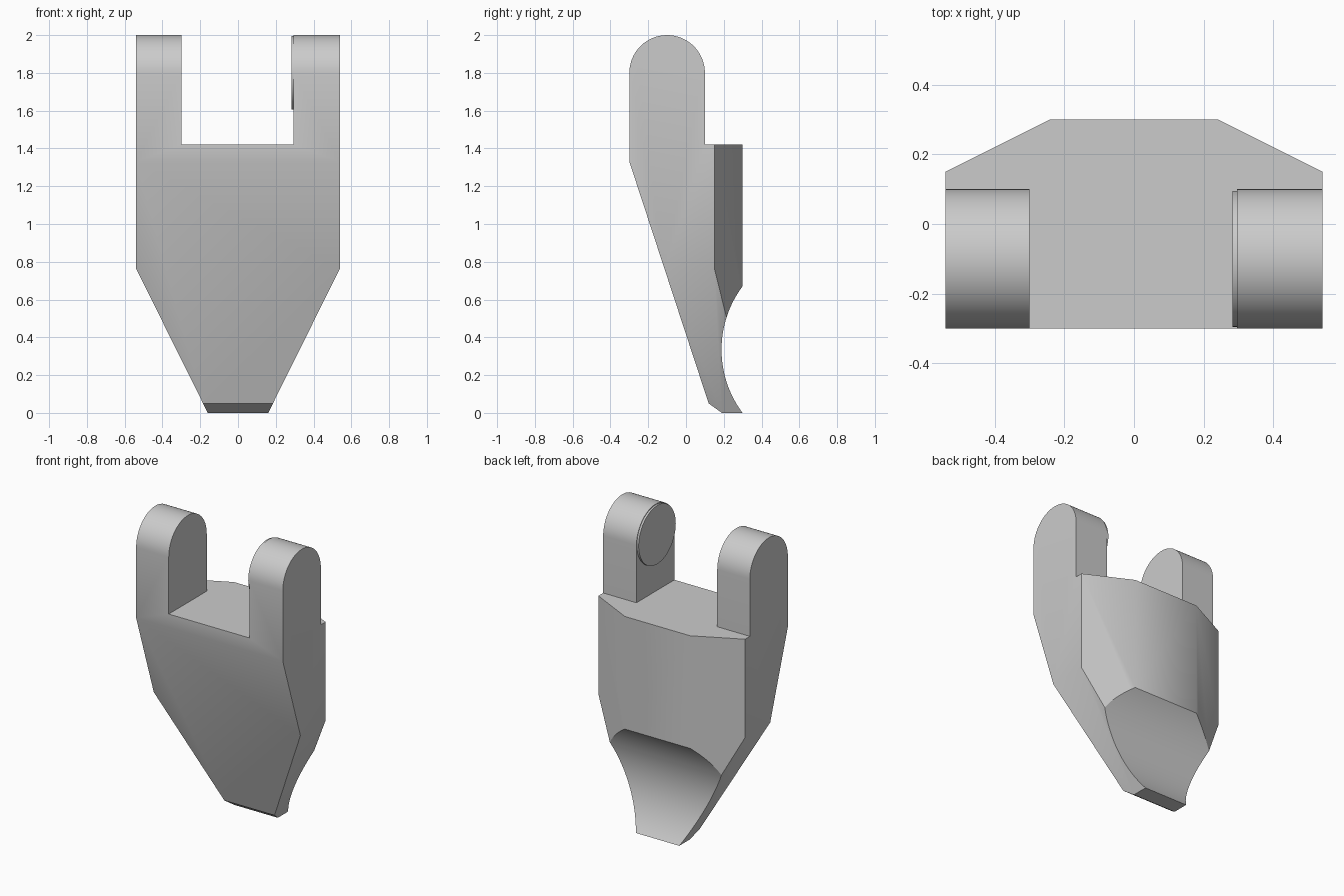
import bpy
import bmesh
from math import cos, sin, pi, asin, radians
from mathutils import Vector

if "Cube" in bpy.data.objects:
    bpy.data.objects.remove(bpy.data.objects["Cube"])

HALF_W = 0.54
LUG_Y, LUG_Z, LUG_R = -0.1, 1.8, 0.2
LEDGE = 1.42

steel = bpy.data.materials.new("plain_grey")
steel.use_nodes = True
GREY = (0.6, 0.6, 0.6, 1)
steel.diffuse_color = GREY
steel.node_tree.nodes["Principled BSDF"].inputs["Base Color"].default_value = GREY


def prism(name, profile, x0, x1):
    """Extrude a (y, z) outline along x."""
    bm = bmesh.new()
    face = bm.faces.new([bm.verts.new((x0, y, z)) for y, z in profile])
    ext = bmesh.ops.extrude_face_region(bm, geom=[face])
    verts = [g for g in ext["geom"] if isinstance(g, bmesh.types.BMVert)]
    bmesh.ops.translate(bm, verts=verts, vec=(x1 - x0, 0, 0))
    bmesh.ops.recalc_face_normals(bm, faces=bm.faces)
    mesh = bpy.data.meshes.new(name)
    bm.to_mesh(mesh)
    bm.free()
    mesh.materials.append(steel)
    obj = bpy.data.objects.new(name, mesh)
    bpy.context.collection.objects.link(obj)
    return obj


def slice_off(obj, point, normal):
    """Cut away the side the normal points to and cap the opening."""
    bm = bmesh.new()
    bm.from_mesh(obj.data)
    cut = bmesh.ops.bisect_plane(bm, geom=bm.verts[:] + bm.edges[:] + bm.faces[:],
                                 dist=1e-5, plane_co=point,
                                 plane_no=Vector(normal).normalized(), clear_outer=True)
    edges = [g for g in cut["geom_cut"] if isinstance(g, bmesh.types.BMEdge)]
    bmesh.ops.contextual_create(bm, geom=edges)
    bmesh.ops.recalc_face_normals(bm, faces=bm.faces)
    bm.to_mesh(obj.data)
    bm.free()


def smooth(obj):
    bpy.ops.object.select_all(action='DESELECT')
    obj.select_set(True)
    bpy.context.view_layer.objects.active = obj
    bpy.ops.object.shade_smooth_by_angle(angle=radians(30))


# Side outline: rounded lug top, rear ledge, hollow rear scoop, pointed foot
N = 32
lug_top = [(LUG_Y - LUG_R * cos(pi * i / N), LUG_Z + LUG_R * sin(pi * i / N))
           for i in range(N + 1)]
R, CY, CZ = 0.56, 0.748, 0.335
half = asin(0.335 / R)
scoop = [(CY - R * cos(a), CZ + R * sin(a))
         for a in (half - 2 * half * i / N for i in range(N + 1))]
outline = lug_top + [(0.1, LEDGE), (0.3, LEDGE)] + scoop
outline += [(0.19, 0.0), (0.12, 0.05), (-0.3, 1.33)]
body = prism("tooth_body", outline, -HALF_W, HALF_W)

# Tapered lower sides, then the chamfered rear corners
for s in (-1, 1):
    slice_off(body, (s * HALF_W, 0, 0.765), (s * 0.765, 0, -0.38))
for s in (-1, 1):
    slice_off(body, (s * 0.24, 0.3, 0), (s * 0.15, 0.3, 0))

# Gap between the two lugs
cutter = prism("gap_cutter", [(-0.5, LEDGE), (0.2, LEDGE), (0.2, 2.2), (-0.5, 2.2)],
               -0.30, 0.295)
cutter.hide_render = True
gap = body.modifiers.new("gap", 'BOOLEAN')
gap.operation = 'DIFFERENCE'
gap.solver = 'EXACT'
gap.object = cutter
bpy.context.view_layer.objects.active = body
bpy.ops.object.modifier_apply(modifier=gap.name)
bpy.data.objects.remove(cutter)
smooth(body)

# Thin round pad on the inside of the left lug
PAD_R = 0.195
circle = [(LUG_Y + PAD_R * cos(pi * i / N), LUG_Z + PAD_R * sin(pi * i / N))
          for i in range(2 * N)]
smooth(prism("left_lug_pad", circle, 0.282, 0.3))
